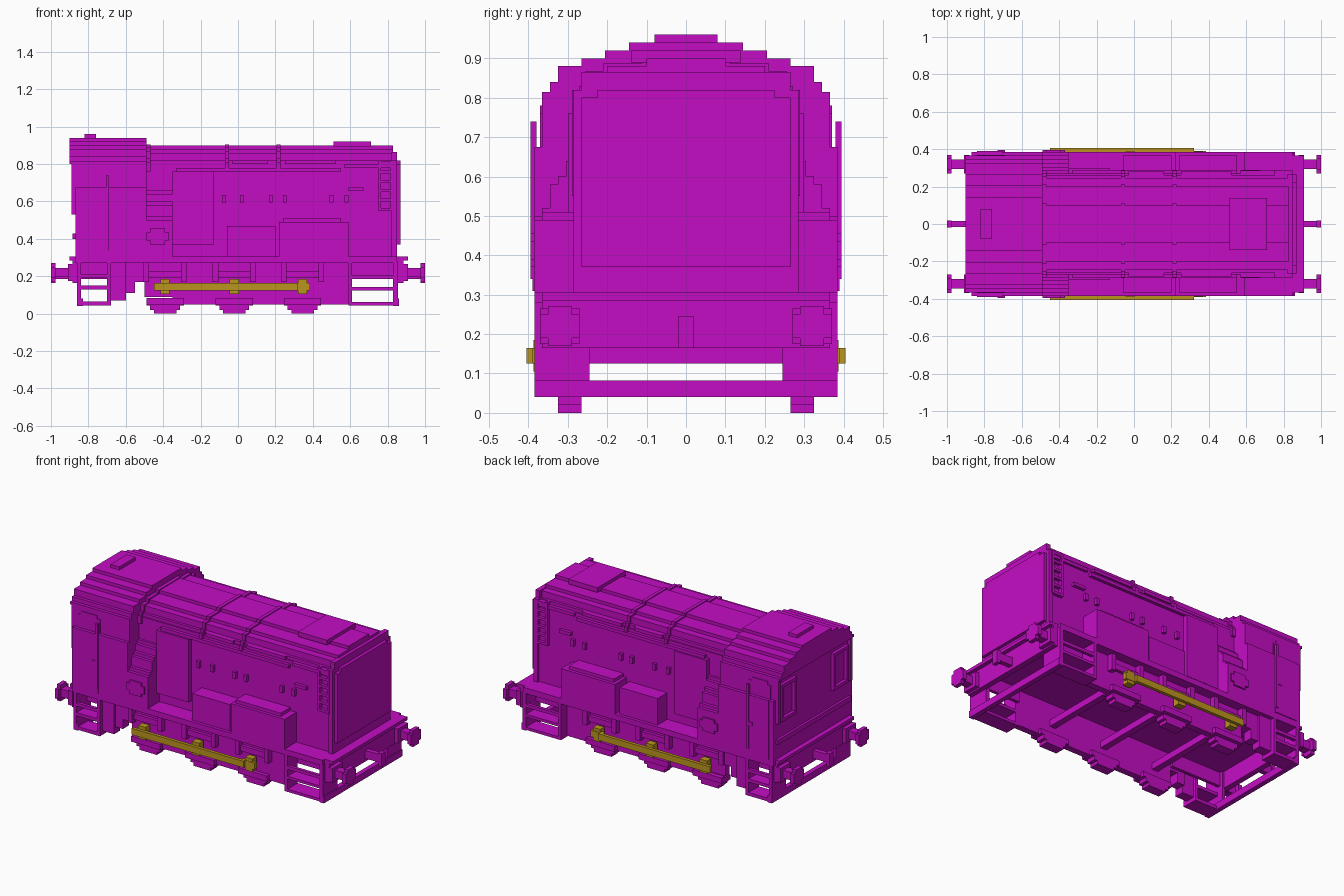
import bpy, bmesh

if "Cube" in bpy.data.objects:
    bpy.data.objects.remove(bpy.data.objects["Cube"], do_unlink=True)


def material(name, rgb):
    m = bpy.data.materials.new(name)
    m.use_nodes = True
    m.diffuse_color = (*rgb, 1)
    m.node_tree.nodes["Principled BSDF"].inputs["Base Color"].default_value = (*rgb, 1)
    return m


MAGENTA = material("magenta", (0.55, 0.004, 0.55))
GOLD = material("gold", (0.50, 0.30, 0.014))


def finish(name, bm, mat):
    bmesh.ops.recalc_face_normals(bm, faces=bm.faces)
    me = bpy.data.meshes.new(name)
    bm.to_mesh(me)
    bm.free()
    me.materials.append(mat)
    ob = bpy.data.objects.new(name, me)
    bpy.context.collection.objects.link(ob)
    return ob


def boxes(name, items, mirror=False, both_ends=False, mat=MAGENTA):
    """Boxes as (x0, x1, y0, y1, z0, z1), optionally repeated on the other side or end."""
    if mirror:
        items = items + [(a, b, -d, -c, e, f) for a, b, c, d, e, f in items]
    if both_ends:
        items = items + [(-b, -a, c, d, e, f) for a, b, c, d, e, f in items]
    bm = bmesh.new()
    for a, b, c, d, e, f in items:
        for v in bmesh.ops.create_cube(bm, size=1)["verts"]:
            v.co = ((a + b) / 2 + v.co.x * (b - a),
                    (c + d) / 2 + v.co.y * (d - c),
                    (e + f) / 2 + v.co.z * (f - e))
    return finish(name, bm, mat)


def stepped(name, x0, x1, z0, steps):
    """Extrude a symmetric stepped outline of (half width, top z) along x."""
    half, z = [], z0
    for w, top in steps:
        half += [(w, z), (w, top)]
        z = top
    outline = half + [(-y, z) for y, z in reversed(half)]
    bm = bmesh.new()
    face = bm.faces.new([bm.verts.new((x0, y, z)) for y, z in outline])
    ext = bmesh.ops.extrude_face_region(bm, geom=[face])["geom"]
    for v in ext:
        if isinstance(v, bmesh.types.BMVert):
            v.co.x = x1
    return finish(name, bm, MAGENTA)


def frame(x0, x1, y0, y1, z0, z1, t=0.02):
    """Four bars around an opening in the y-z plane."""
    return [(x0, x1, y0, y1, z0, z0 + t), (x0, x1, y0, y1, z1 - t, z1),
            (x0, x1, y0, y0 + t, z0 + t, z1 - t), (x0, x1, y1 - t, y1, z0 + t, z1 - t)]


# Cab body, overhanging roof and roof vent
cab = [(0.385, 0.675), (0.365, 0.815), (0.345, 0.84), (0.325, 0.88),
       (0.265, 0.90), (0.205, 0.92), (0.145, 0.94)]
stepped("cab_body", -0.87, -0.49, 0.30, cab)
stepped("cab_roof", -0.90, -0.49, 0.80, cab[1:])
boxes("cab_roof_vent", [(-0.82, -0.76, -0.08, 0.08, 0.93, 0.96)])
boxes("cab_end_windows", frame(-0.89, -0.86, 0.18, 0.33, 0.53, 0.76), mirror=True)
boxes("cab_end_trim", [(-0.885, -0.86, -0.36, 0.36, 0.40, 0.43),
                       (-0.89, -0.86, 0.345, 0.365, 0.53, 0.80),
                       (-0.89, -0.86, -0.365, -0.345, 0.53, 0.80)])

# Cab doors with handrails
boxes("cab_door", [(-0.84, -0.69, 0.38, 0.390, 0.31, 0.675),
                   (-0.84, -0.69, 0.36, 0.370, 0.675, 0.76),
                   (-0.82, -0.71, 0.36, 0.370, 0.76, 0.78)], mirror=True)
boxes("cab_handrails", [(-0.705, -0.69, 0.38, 0.395, 0.34, 0.74),
                        (-0.73, -0.70, 0.38, 0.395, 0.49, 0.51)], mirror=True)

# Stepped lockers between cab and hood, with round-ish hatch
boxes("cab_side_locker", [(-0.51, -0.35, 0.25, w, 0.30, z) for w, z in
                          ((0.385, 0.50), (0.365, 0.52), (0.345, 0.58),
                           (0.325, 0.60), (0.305, 0.64), (0.285, 0.66))], mirror=True)
boxes("locker_hatch", [(-0.47, -0.39, 0.37, 0.395, 0.37, 0.455),
                       (-0.49, -0.37, 0.37, 0.395, 0.39, 0.435)], mirror=True)

# Engine hood, end cover and raised roof ribs
hood = [(0.27, 0.80), (0.262, 0.82), (0.245, 0.86), (0.20, 0.88), (0.10, 0.90)]
stepped("hood", -0.50, 0.83, 0.30, hood)
stepped("hood_end", 0.82, 0.85, 0.30, [(0.285, 0.82), (0.265, 0.865)])
stepped("hood_end_panel", 0.84, 0.87, 0.37, [(0.265, 0.80), (0.225, 0.82)])
for i, x in enumerate((-0.49, -0.07, 0.205)):
    stepped(f"roof_rib_{i + 1}", x, x + 0.022, 0.76,
            [(0.285, 0.81), (0.272, 0.83), (0.255, 0.868), (0.21, 0.888), (0.11, 0.905)])
boxes("roof_plate", [(0.51, 0.71, -0.14, 0.14, 0.89, 0.92)])
boxes("hood_gutter", [(-0.33, 0.55, 0.26, 0.29, 0.76, 0.78),
                      (-0.03, 0.16, 0.25, 0.28, 0.80, 0.82),
                      (0.25, 0.52, 0.25, 0.28, 0.80, 0.82),
                      (0.57, 0.82, 0.25, 0.285, 0.78, 0.80)], mirror=True)

# Hood side details
boxes("hood_side_panel", [(-0.35, -0.13, 0.26, 0.30, 0.37, 0.76)], mirror=True)
boxes("hood_hinges", [(x, x + 0.02, 0.26, 0.29, 0.595, 0.635)
                      for x in (-0.085, 0.01, 0.165, 0.24, 0.49, 0.57)]
      + [(0.59, 0.67, 0.26, 0.29, 0.655, 0.675)], mirror=True)
boxes("hood_ladder", [(0.75, 0.765, 0.26, 0.29, 0.55, 0.82), (0.815, 0.83, 0.26, 0.29, 0.55, 0.82)]
      + [(0.765, 0.815, 0.26, 0.29, 0.55 + 0.05 * i, 0.565 + 0.05 * i) for i in range(6)],
      mirror=True)
boxes("battery_boxes", [(-0.06, 0.20, 0.26, 0.365, 0.30, 0.47),
                        (0.22, 0.59, 0.26, 0.385, 0.30, 0.49),
                        (0.24, 0.55, 0.26, 0.365, 0.48, 0.51)], mirror=True)

# Footplate and buffer beams
boxes("footplate", [(-0.87, 0.85, -0.385, 0.385, 0.27, 0.305),
                    (0.84, 0.91, -0.365, 0.365, 0.285, 0.305),
                    (-0.90, -0.86, -0.365, 0.365, 0.285, 0.305)])
boxes("buffer_beam", [(0.85, 0.885, -0.365, 0.365, 0.165, 0.295)], both_ends=True)

# Buffers and couplings
boxes("buffers", [(0.88, 0.91, 0.27, 0.37, 0.175, 0.265),
                  (0.90, 0.98, 0.295, 0.345, 0.195, 0.245),
                  (0.975, 1.0, 0.29, 0.35, 0.17, 0.27),
                  (0.975, 1.0, 0.27, 0.37, 0.19, 0.25)], mirror=True, both_ends=True)
boxes("couplings", [(0.88, 0.98, -0.015, 0.015, 0.185, 0.235),
                    (0.975, 1.0, -0.02, 0.02, 0.165, 0.245)], both_ends=True)

# Side frames with bearing guides
AXLES = (-0.39, -0.02, 0.345)
boxes("side_frame", [(-0.50, 0.60, 0.285, 0.325, 0.09, 0.28),
                     (-0.35, 0.60, 0.285, 0.325, 0.05, 0.10),
                     (-0.86, -0.50, 0.265, 0.285, 0.185, 0.28),
                     (0.60, 0.86, 0.265, 0.285, 0.185, 0.28)], mirror=True)
boxes("spring_hangers", [(a + dx - 0.015, a + dx + 0.015, 0.32, 0.36, 0.17, 0.27)
                         for a in AXLES for dx in (-0.10, 0.10)]
      + [(a - 0.10, a + 0.10, 0.32, 0.345, 0.19, 0.225) for a in AXLES]
      + [(a - 0.10, a + 0.10, 0.32, 0.35, 0.05, 0.085) for a in AXLES], mirror=True)

# Wheels and axles
boxes("wheels", [(a - w, a + w, 0.265, 0.325, z, z + 0.03) for a in AXLES
                 for w, z in ((0.06, 0.0), (0.08, 0.02), (0.10, 0.045))], mirror=True)
boxes("axles", [(a - 0.02, a + 0.02, -0.30, 0.30, 0.125, 0.165) for a in AXLES])

# Corner steps: uprights and treads, with low cross bars at the ends
boxes("front_steps", [(0.59, 0.61, 0.285, 0.385, 0.045, 0.28),
                      (0.83, 0.855, 0.245, 0.385, 0.045, 0.28),
                      (0.60, 0.84, 0.285, 0.385, 0.045, 0.062),
                      (0.60, 0.84, 0.285, 0.385, 0.125, 0.142),
                      (0.60, 0.84, 0.365, 0.385, 0.185, 0.205)], mirror=True)
boxes("rear_steps", [(-0.86, -0.84, 0.245, 0.385, 0.045, 0.28),
                     (-0.70, -0.68, 0.285, 0.385, 0.045, 0.28),
                     (-0.85, -0.69, 0.285, 0.385, 0.045, 0.065),
                     (-0.85, -0.69, 0.285, 0.385, 0.13, 0.15),
                     (-0.85, -0.69, 0.365, 0.385, 0.19, 0.21),
                     (-0.68, -0.60, 0.30, 0.36, 0.07, 0.28),
                     (-0.60, -0.55, 0.285, 0.345, 0.11, 0.28),
                     (-0.56, -0.49, 0.285, 0.345, 0.17, 0.28)], mirror=True)
boxes("end_cross_bar", [(0.83, 0.86, -0.385, 0.385, 0.04, 0.082)], both_ends=True)

# Coupling rods with crank bosses
boxes("coupling_rod", [(-0.45, 0.32, 0.385, 0.405, 0.125, 0.165),
                       (0.30, 0.385, 0.365, 0.39, 0.125, 0.165)], mirror=True, mat=GOLD)
boxes("crank_bosses", [(a - 0.025, a + 0.025, 0.345, 0.387, 0.105, 0.185) for a in AXLES],
      mirror=True, mat=GOLD)
